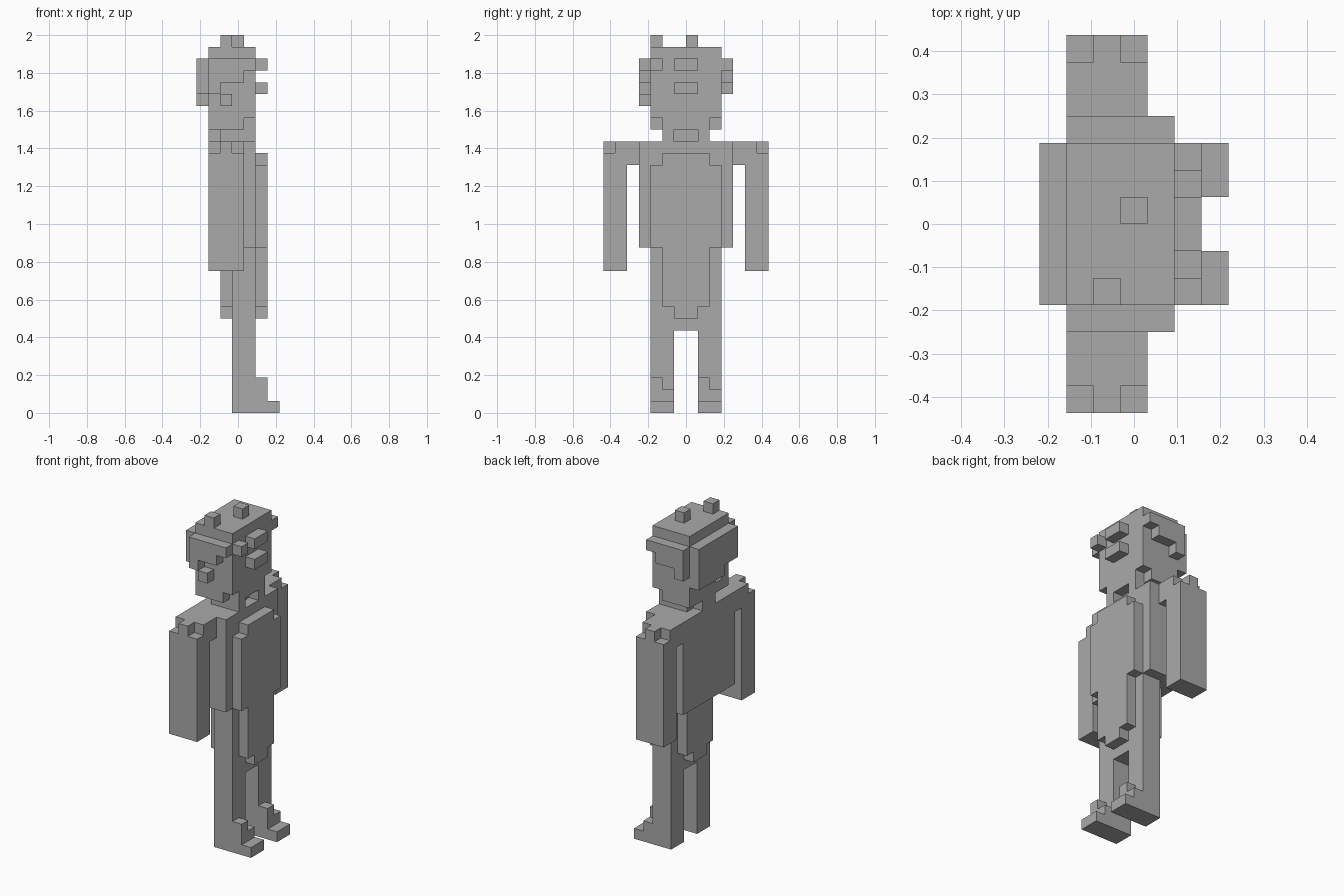
import bpy
import bmesh
from mathutils import Matrix, Vector

if "Cube" in bpy.data.objects:
    bpy.data.objects.remove(bpy.data.objects["Cube"], do_unlink=True)

V = 1 / 16       # size of one block
X0 = -3.5        # x of the rearmost block column

grey = bpy.data.materials.new("plain grey")
grey.use_nodes = True
grey.diffuse_color = (0.4, 0.4, 0.4, 1)
grey.node_tree.nodes["Principled BSDF"].inputs["Base Color"].default_value = (0.4, 0.4, 0.4, 1)


def part(name, *boxes):
    """One object from boxes given as (x, y, z) ranges in blocks."""
    bm = bmesh.new()
    for xr, yr, zr in boxes:
        lo = Vector((xr[0] + X0, min(yr), zr[0])) * V
        hi = Vector((xr[1] + X0, max(yr), zr[1])) * V
        m = Matrix.Translation((lo + hi) / 2) @ Matrix.Diagonal((hi - lo).to_4d())
        m[3][3] = 1
        bmesh.ops.create_cube(bm, size=1, matrix=m)
    mesh = bpy.data.meshes.new(name)
    bm.to_mesh(mesh)
    bm.free()
    mesh.materials.append(grey)
    obj = bpy.data.objects.new(name, mesh)
    bpy.context.collection.objects.link(obj)
    return obj


# Head, with a narrower chin and a small notch at the nape
part("head",
     ((1, 5), (-3, 3), (26, 31)),
     ((2, 5), (-3, 3), (25, 26)),
     ((1, 2), (-3, -2), (25, 26)),
     ((1, 2), (-1, 3), (25, 26)),
     ((1, 4), (-3, 3), (24, 25)),
     ((4, 5), (-2, 2), (24, 25)))
part("neck",
     ((2, 4), (-2, 2), (23, 24)),
     ((1, 2), (-1, 1), (23, 24)),
     ((4, 5), (-2, -1), (23, 24)),
     ((4, 5), (1, 2), (23, 24)))

# Hair: tufts, back plate and stepped side bands
part("tuft_front", ((3, 4), (0, 1), (31, 32)))
part("tuft_rear", ((2, 3), (-3, -2), (31, 32)))
part("hair_back",
     ((0, 1), (-3, 3), (27, 30)),
     ((0, 1), (-1, 3), (26, 27)))
for side, s in (("far", 1), ("near", -1)):
    y = (3 * s, 4 * s)
    part("hair_side_" + side,
         ((1, 5), y, (29, 30)),
         ((1, 4), y, (28, 29)),
         ((1, 2), y, (27, 28)))
part("earring", ((2, 3), (-4, -3), (26, 27)))

# Face details
part("brow", ((5, 6), (-1, 1), (29, 30)))
part("fringe", ((5, 6), (-3, -2), (29, 30)))
part("nose", ((5, 6), (-1, 1), (27, 28)))

# Torso and the garment hanging front and rear
part("torso", ((1, 5), (-4, 4), (14, 23)))
part("front_panel",
     ((5, 6), (-2, 2), (21, 22)),
     ((5, 6), (-3, 3), (14, 21)),
     ((5, 6), (-2, 2), (9, 14)),
     ((5, 6), (-1, 1), (8, 9)))
part("rear_panel",
     ((2, 3), (-2, 2), (9, 14)),
     ((2, 3), (-1, 1), (8, 9)))
part("hips", ((3, 5), (-3, 3), (7, 14)))

# Arms, legs and feet
for side, s in (("far", 1), ("near", -1)):
    part("arm_" + side,
         ((1, 4), (4 * s, 5 * s), (21, 23)),
         ((1, 4), (5 * s, 7 * s), (12, 22)),
         ((1, 4), (5 * s, 6 * s), (22, 23)),
         ((2, 3), (6 * s, 7 * s), (22, 23)))
    y = (s, 3 * s)
    part("leg_" + side, ((3, 5), y, (0, 7)))
    lace = (1, 2) if s > 0 else (-3, -2)
    part("foot_" + side,
         ((5, 7), y, (0, 1)),
         ((5, 6), y, (1, 2)),
         ((5, 6), lace, (2, 3)))
